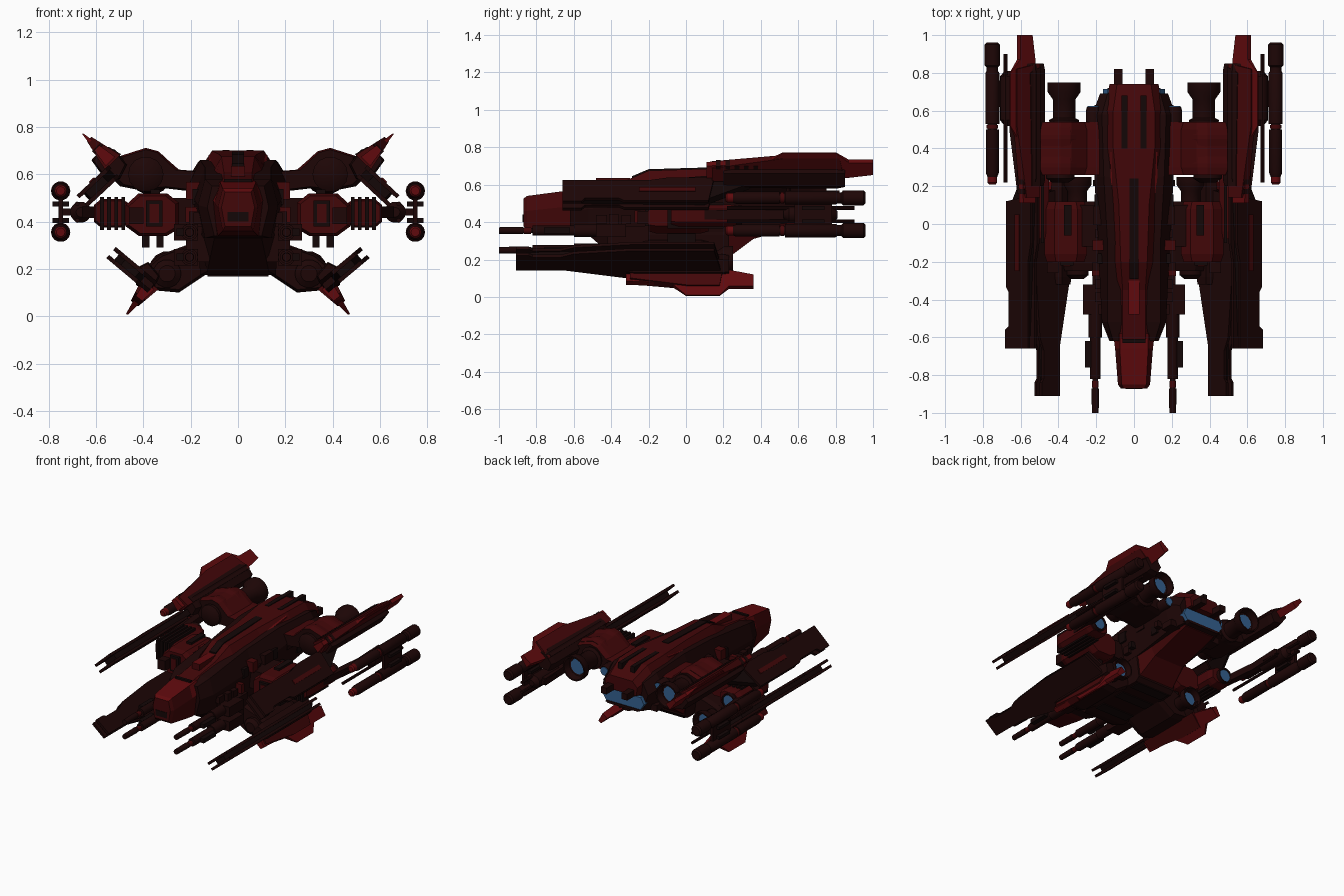
import bpy, bmesh, math, random
random.seed(4)

def colour(name, r, g, b):
    m = bpy.data.materials.new(name)
    m.diffuse_color = (r, g, b, 1)
    return m
DARK = colour("charcoal red", 0.0125, 0.0018, 0.0018)
RED = colour("dark red", 0.055, 0.002, 0.0025)
BRIGHT = colour("bright red", 0.115, 0.003, 0.004)
BLACK = colour("near black", 0.007, 0.002, 0.002)
BLUE = colour("engine blue", 0.035, 0.12, 0.28)

def build(name, rings, mat, up=None, mirror=True, smooth=False):
    """Skin equal-length rings of points and cap both ends; 'up' colours upward faces."""
    bm = bmesh.new()
    rs = [[bm.verts.new(p) for p in r] for r in rings]
    n = len(rs[0])
    for a, b in zip(rs, rs[1:]):
        for i in range(n):
            bm.faces.new((a[i], a[(i + 1) % n], b[(i + 1) % n], b[i]))
    bm.faces.new(rs[0])
    bm.faces.new(rs[-1])
    bmesh.ops.recalc_face_normals(bm, faces=bm.faces)
    me = bpy.data.meshes.new(name)
    me.materials.append(mat)
    if up:
        me.materials.append(up)
        for f in bm.faces:
            f.material_index = int(f.normal.z > 0.35)
    bm.to_mesh(me)
    bm.free()
    ob = bpy.data.objects.new(name, me)
    bpy.context.collection.objects.link(ob)
    if mirror:
        ob.modifiers.new("mirror", 'MIRROR')
    if smooth:
        bpy.context.view_layer.objects.active = ob
        ob.select_set(True)
        bpy.ops.object.shade_smooth_by_angle(angle=math.radians(35))
        ob.select_set(False)
    return ob

def box(name, x, y, z, mat, up=None, mirror=True):
    build(name, [[(x[0], v, z[0]), (x[1], v, z[0]), (x[1], v, z[1]), (x[0], v, z[1])] for v in y],
          mat, up, mirror)

def prism(name, poly, ys, mat, up=None):
    """Front outline (x, z) run along y with slightly chamfered ends."""
    cx = sum(p[0] for p in poly) / len(poly)
    cz = sum(p[1] for p in poly) / len(poly)
    c = 0.04
    st = [(ys[0], .88), (ys[0] + c, 1), (ys[1] - c, 1), (ys[1], .88)]
    build(name, [[(cx + (x - cx) * s, y, cz + (z - cz) * s) for x, z in poly] for y, s in st], mat, up)

def lathe(name, x, z, prof, mat, n=14):
    build(name, [[(x + r * math.cos(2 * math.pi * i / n), y, z + r * math.sin(2 * math.pi * i / n))
                  for i in range(n)] for y, r in prof], mat, smooth=True)

def slab(name, x, z, deg, outline, t, mat, off=0.0, taper=0.0):
    """Flat plate: outline (u, y), u runs outward from (x, z) at an angle, thickness t, thinner with u."""
    c, s = math.cos(math.radians(deg)), math.sin(math.radians(deg))
    rings = []
    for side in (-1, 1):
        ws = [off + side * t / 2 * (1 - taper * u) for u, y in outline]
        rings.append([(x + u * c - w * s, y, z + u * s + w * c) for (u, y), w in zip(outline, ws)])
    build(name, rings, mat)

def hull(name, secs, mat, up=None):
    """Symmetric fuselage loft: y, top half width, top z, mid half width, mid z, bottom half width, bottom z."""
    build(name, [[(-a, y, tz), (a, y, tz), (m, y, mz), (b, y, bz), (-b, y, bz), (-m, y, mz)]
                 for y, a, tz, m, mz, b, bz in secs], mat, up, mirror=False)

# fuselage: dark shell, red ridge, bright nose, lower keel
hull("fuselage_shell", [(-.62, .11, .55, .13, .46, .10, .34), (-.52, .14, .58, .17, .47, .14, .33),
     (-.1, .14, .63, .19, .5, .17, .34), (.25, .16, .66, .21, .55, .17, .35),
     (.58, .17, .65, .22, .57, .17, .4), (.69, .14, .61, .18, .53, .14, .41)], DARK)
hull("spine_ridge", [(-.62, .06, .57, .10, .53, .09, .45), (-.35, .06, .61, .10, .57, .10, .5),
     (-.2, .07, .675, .11, .6, .12, .5), (.1, .08, .685, .13, .62, .14, .5),
     (.4, .11, .70, .15, .64, .14, .5), (.6, .11, .695, .15, .63, .14, .52),
     (.74, .09, .63, .13, .59, .12, .53)], RED)
hull("nose", [(-.87, .055, .525, .07, .46, .055, .38), (-.85, .065, .54, .085, .46, .065, .36),
     (-.66, .075, .565, .10, .48, .085, .34), (-.58, .075, .572, .11, .5, .09, .34)], RED, BRIGHT)
hull("keel", [(-.52, .12, .4, .13, .37, .1, .33), (-.36, .15, .42, .17, .33, .13, .19),
     (-.3, .16, .42, .17, .33, .16, .175), (.2, .16, .42, .17, .33, .15, .175),
     (.23, .16, .42, .17, .35, .15, .2)], DARK)
hull("keel_tail", [(.2, .15, .42, .165, .34, .145, .19), (.36, .15, .44, .17, .4, .12, .31),
     (.68, .14, .5, .16, .46, .12, .4)], RED)
for i, y in enumerate((-.24, -.04, .12)):
    box(f"keel_panel_{i}", (-.13, .13), (y, y + .08), (.168, .18), BLACK, mirror=False)
box("nose_intake", (-.045, .045), (-.874, -.86), (.4, .44), BLACK, mirror=False)
box("nose_cap_plate", (-.06, .06), (-.63, -.61), (.56, .58), BLACK, mirror=False)
# plates along the spine
box("cockpit_block", (-.03, .03), (-.48, -.3), (.58, .635), RED, BRIGHT, False)
build("spine_slot", [[(-.025, y, .6), (.025, y, .6), (.025, y, z), (-.025, y, z)]
      for y, z in ((-.29, .645), (-.2, .683), (.24, .696))], BLACK, mirror=False)
box("roof_slot", (.035, .065), (.4, .68), (.66, .703), BLACK)
build("spine_trim", [[(.095, -.35, .58), (.115, -.35, .575), (.115, -.35, .56), (.095, -.35, .56)],
      [(.10, .38, .695), (.125, .38, .68), (.125, .38, .64), (.10, .38, .64)]], BRIGHT)
box("tail_prong", (.06, .105), (.66, .82), (.525, .57), DARK)
# main engine: wide blue slot under the tail overhang, small engines beside it
hull("main_engine_glow", [(.66, .14, .515, .165, .47, .135, .425), (.715, .14, .515, .165, .47, .135, .425)], BLUE)
hull("main_engine_sill", [(.6, .13, .43, .16, .42, .12, .40), (.72, .13, .428, .14, .42, .12, .41)], DARK)
lathe("small_engine", .215, .575, [(.5, .04), (.6, .04), (.62, .034)], DARK)
lathe("small_engine_glow", .215, .575, [(.61, .032), (.624, .03)], BLUE)
# hull side fittings
for i in range(16):
    y, z = -.48 + .068 * i, random.uniform(.36, .5)
    w = random.uniform(.185, .225)
    box(f"side_fitting_{i}", (.12, w), (y, y + random.uniform(.03, .1)), (z, z + random.uniform(.04, .08)),
        random.choice((DARK, RED, BLACK)))

# nose guns, two per side
for z in (.355, .25):
    k = f"nose_gun_{'upper' if z > .3 else 'lower'}"
    lathe(k, .205, z, [(-1, .018), (-.87, .02), (-.87, .014), (-.82, .014), (-.82, .028), (-.6, .028),
                       (-.6, .036), (-.32, .036)], DARK)
    lathe(k + "_band", .205, z, [(-.865, .018), (-.83, .018)], RED)
    box(k + "_housing", (.2, .26), (-.76, -.62), (z - .015, z + .015), BLACK)
    box(k + "_collar", (.17, .27), (-.48, -.32), (z - .035, z + .035), DARK)
box("nose_gun_mount", (.12, .22), (-.42, -.2), (.23, .38), DARK)

# upper arms
prism("upper_arm", [(.13, .61), (.25, .62), (.33, .69), (.39, .705), (.5, .67), (.57, .62),
      (.5, .55), (.4, .53), (.3, .54), (.13, .52)], (.26, .54), DARK, RED)
for i, y in enumerate((.31, .46)):
    prism(f"upper_arm_band_{i}", [(.26, .625), (.335, .697), (.39, .712), (.5, .677), (.5, .6), (.3, .6)],
          (y - .05, y + .05), DARK, RED)
lathe("arm_front_cap", .39, .6, [(.22, .045), (.24, .075), (.3, .075)], DARK)
# engines: outer hoop with a recessed blue disc
for n, x, z, y, s in (("upper", .37, .6, .75, 1), ("lower", .30, .2, .25, .85)):
    lathe(n + "_engine", x, z, [(y - .26 * s, .07 * s), (y - .2 * s, .08 * s), (y - .19 * s, .06 * s),
          (y - .09 * s, .06 * s), (y - .05 * s, .088 * s), (y, .088 * s), (y, .078 * s),
          (y - .05 * s, .07 * s), (y - .055 * s, .055 * s)], DARK)
    lathe(n + "_engine_glow", x, z, [(y - .06 * s, .056 * s), (y - .046 * s, .056 * s)], BLUE)

# upper weapon pods: Y of red blade and long gun
prism("upper_pod", [(.47, .64), (.52, .705), (.57, .715), (.62, .66), (.57, .59), (.5, .58)], (.2, .85), DARK)
UB = [(0, .11), (.08, .11), (.09, .42), (.165, .52), (.165, .8), (.10, .87), (.10, 1), (.02, 1), (0, .86)]
slab("upper_blade", .54, .655, 45, UB, .055, BRIGHT, taper=5.5)
slab("upper_blade_root", .53, .65, 45, [(0, .14), (.08, .14), (.14, .52), (.14, .82), (0, .85)], .09, RED, taper=5)
slab("upper_blade_dark_plate", .53, .65, 45, [(0, .2), (.05, .2), (.06, .8), (0, .83)], .1, DARK, taper=5)
for o in (-.025, .025):
    slab("upper_gun_rail", .597, .545, -43, [(-.08, -.66), (.085, -.66), (.085, -.56), (.06, -.54), (.06, -.36),
         (.08, -.33), (.08, .12), (-.1, .15), (-.1, -.1), (-.08, -.2)], .018, DARK, o)
slab("upper_gun_core", .597, .545, -43, [(-.05, -.6), (.05, -.6), (.06, .1), (-.1, .4)], .04, BLACK)
slab("upper_gun_stripe", .597, .545, -43, [(-.02, -.25), (.01, -.25), (.01, .05), (-.02, .05)], .008, RED, .036)
for i in range(5):
    slab("blade_stud", .60, .715, 45, [(-.05, .16 + .05 * i), (.0, .16 + .05 * i), (.0, .185 + .05 * i),
         (-.05, .185 + .05 * i)], .05, DARK)

# lower arms and weapon pods
prism("lower_arm", [(.12, .31), (.22, .3), (.33, .26), (.4, .2), (.36, .11), (.25, .10), (.13, .18)],
      (-.25, .12), DARK)
lathe("lower_arm_cap", .30, .18, [(-.29, .035), (-.27, .06), (-.2, .06)], DARK)
prism("lower_pod", [(.33, .17), (.38, .23), (.44, .2), (.43, .13), (.37, .1)], (-.32, .23), DARK)
LB = [(0, -.32), (.07, -.32), (.08, -.08), (.155, 0), (.155, .18), (.10, .23), (.10, .36), (.03, .36), (0, .22)]
slab("lower_blade", .375, .13, -52, LB, .055, BRIGHT, taper=5.5)
slab("lower_blade_root", .37, .14, -52, [(0, -.3), (.07, -.3), (.11, 0), (.11, .18), (0, .2)], .085, RED, taper=5)
for o in (-.022, .022):
    slab("lower_gun_rail", .46, .205, 40, [(-.062, -.91), (.062, -.91), (.062, -.84), (.048, -.82), (.048, -.67),
         (.075, -.6), (.1, -.3), (.1, .15), (-.13, .2), (-.13, -.3), (-.062, -.65)], .018, DARK, o)
slab("lower_gun_core", .46, .205, 40, [(-.045, -.85), (.035, -.85), (.07, .1), (-.1, .15)], .036, BLACK)

# middle pods, ribbed outer housings with engines, and the arm leading to the twin cannons
prism("mid_pod", [(.25, .37), (.30, .34), (.42, .34), (.475, .38), (.475, .47), (.42, .52), (.3, .52), (.25, .48)],
      (-.2, .12), RED)
box("mid_pod_bridge", (.14, .3), (-.12, .1), (.37, .5), DARK)
box("mid_pod_top_plate", (.33, .37), (-.06, .1), (.5, .535), BLACK)
box("mid_pod_front_frame", (.32, .39), (-.22, -.18), (.38, .49), BLACK)
box("mid_pod_front_panel", (.335, .375), (-.225, -.2), (.395, .475), RED)
box("mid_pod_tail", (.40, .46), (-.26, -.1), (.39, .46), DARK)
for x in (.33, .39):
    box("mid_pod_foot", (x - .015, x + .015), (-.1, .05), (.29, .36), BLACK)
prism("mid_housing", [(.45, .4), (.49, .375), (.58, .375), (.61, .4), (.61, .47), (.58, .495), (.49, .495), (.45, .47)],
      (-.08, .27), RED)
lathe("mid_engine", .545, .435, [(.2, .05), (.3, .055), (.3, .047), (.285, .044)], DARK)
lathe("mid_engine_glow", .545, .435, [(.27, .043), (.293, .043)], BLUE)
slab("mid_arm", 0, .44, 0, [(.57, .1), (.61, .1), (.66, .5), (.66, .74), (.6, .74), (.61, .5)], .05, DARK)
for i in range(4):
    x = .485 + .03 * i
    box(f"mid_rib_{i}", (x - .008, x + .008), (-.1, .2), (.365, .505), BLACK)
lathe("cannon_joint", .665, .44, [(.52, .02), (.55, .045), (.78, .045), (.81, .02)], DARK)
box("cannon_crossbar", (.6, .76), (.62, .76), (.425, .455), DARK)
box("cannon_upright", (.74, .76), (.58, .78), (.36, .52), DARK)
for z in (.405, .475):
    box("cannon_clamp", (.715, .785), (.62, .74), (z - .01, z + .01), BLACK)
    lathe("side_rod", .68, z, [(.22, .01), (.9, .01)], DARK, 8)
for z in (.53, .355):
    lathe("twin_cannon", .75, z, [(.25, .026), (.27, .034), (.5, .034), (.5, .026), (.53, .026), (.53, .037),
          (.8, .037), (.81, .03), (.83, .03), (.84, .041), (.95, .041), (.96, .03)], DARK)
    lathe("twin_cannon_tip", .75, z, [(.21, .018), (.22, .026), (.26, .026)], BRIGHT)
    lathe("twin_cannon_band", .75, z, [(.505, .031), (.525, .031)], RED)
